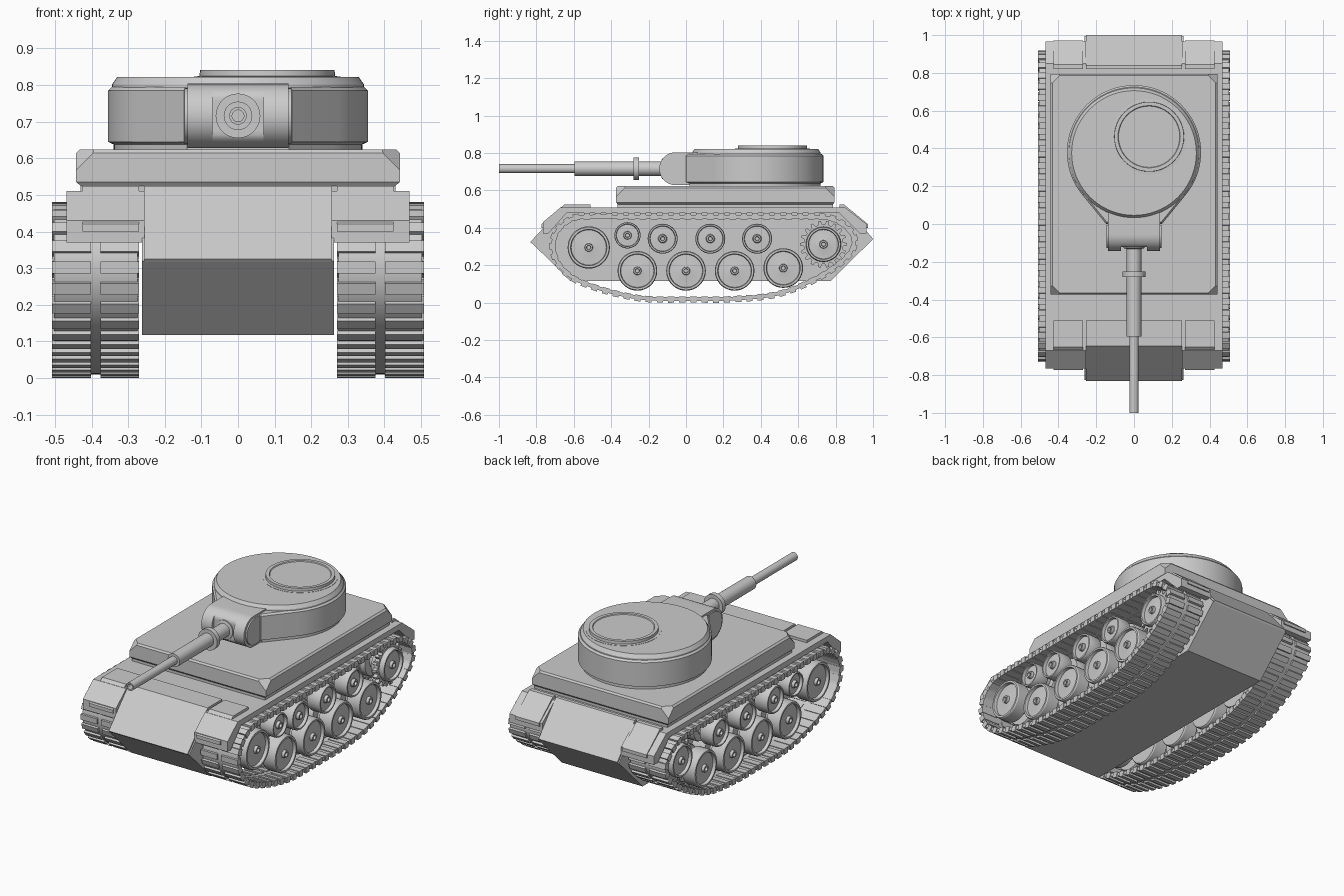
import bpy, bmesh, math
from mathutils import Vector

if "Cube" in bpy.data.objects:
    bpy.data.objects.remove(bpy.data.objects["Cube"])


def finish(name, bm, mirror=False, angle=30):
    bmesh.ops.remove_doubles(bm, verts=bm.verts, dist=1e-5)
    bmesh.ops.recalc_face_normals(bm, faces=bm.faces)
    me = bpy.data.meshes.new(name)
    bm.to_mesh(me)
    bm.free()
    for p in me.polygons:
        p.use_smooth = True
    me.set_sharp_from_angle(angle=math.radians(angle))
    ob = bpy.data.objects.new(name, me)
    bpy.context.collection.objects.link(ob)
    if mirror:
        ob.modifiers.new("Mirror", 'MIRROR')
    return ob


def loft(bm, rings, cap=True, loop=False):
    """Join rings of points of equal length with quads."""
    vs = [[bm.verts.new(p) for p in r] for r in rings]
    n = len(vs[0])
    pairs = list(zip(vs, vs[1:])) + ([(vs[-1], vs[0])] if loop else [])
    for a, b in pairs:
        for i in range(n):
            j = (i + 1) % n
            bm.faces.new((a[i], a[j], b[j], b[i]))
    if cap and not loop:
        bm.faces.new(vs[0][::-1])
        bm.faces.new(vs[-1])


def slab(name, profile, x0, x1, **kw):
    """Side profile (y, z) extruded across x."""
    bm = bmesh.new()
    loft(bm, [[(x, y, z) for y, z in profile] for x in (x0, x1)])
    return finish(name, bm, **kw)


def lathe(name, profile, center, axis, seg=40, **kw):
    """Profile of (radius, distance along axis), closed with end caps."""
    c, bm, rings = Vector(center), bmesh.new(), []
    for r, d in profile:
        ring = []
        for i in range(seg):
            a = 2 * math.pi * i / seg
            u, v = r * math.cos(a), r * math.sin(a)
            off = {'X': (d, u, v), 'Y': (u, d, v), 'Z': (u, v, d)}[axis]
            ring.append(c + Vector(off))
        rings.append(ring)
    loft(bm, rings)
    return finish(name, bm, **kw)


# Central hull, with armoured nose and tail plates
slab("hull", [(-0.62, 0.117), (-0.825, 0.32), (-0.64, 0.51), (0.835, 0.51),
              (0.995, 0.335), (0.775, 0.117)], -0.262, 0.262)
slab("nose_plate", [(-0.51, 0.5), (-0.51, 0.525), (-0.645, 0.525), (-0.832, 0.325),
                    (-0.824, 0.316), (-0.64, 0.5)], -0.255, 0.255, angle=10)
slab("tail_plate", [(0.82, 0.5), (0.82, 0.525), (0.84, 0.525), (1.0, 0.342),
                    (0.993, 0.332), (0.84, 0.49)], -0.255, 0.255, angle=10)

# Fenders with raised pads
slab("fender", [(-0.765, 0.37), (-0.765, 0.43), (-0.67, 0.51), (0.85, 0.51), (0.965, 0.42),
                (0.965, 0.37), (0.93, 0.37), (0.82, 0.478), (-0.64, 0.478), (-0.735, 0.37)],
     0.255, 0.468, mirror=True, angle=10)
slab("front_fender_pad", [(-0.51, 0.5), (-0.51, 0.525), (-0.65, 0.525), (-0.772, 0.42),
                          (-0.772, 0.4), (-0.75, 0.4), (-0.65, 0.5)],
     0.27, 0.425, mirror=True, angle=10)
slab("rear_fender_pad", [(0.82, 0.5), (0.82, 0.525), (0.845, 0.525), (0.972, 0.42),
                         (0.972, 0.4), (0.95, 0.4), (0.845, 0.5)],
     0.27, 0.425, mirror=True, angle=10)

# Superstructure: slab with clipped top corners
bm = bmesh.new()
loft(bm, [[(-w, -0.365 - e, z), (w, -0.365 - e, z), (w, 0.785 + e, z), (-w, 0.785 + e, z)]
          for w, e, z in ((0.43, 0, 0.505), (0.43, 0, 0.525), (0.442, 0.008, 0.535),
                          (0.442, 0.008, 0.614), (0.432, 0, 0.624))])
for sx in (-1, 1):
    for sy, cy in ((-1, -0.373), (1, 0.793)):
        r = bmesh.ops.bisect_plane(bm, geom=bm.verts[:] + bm.edges[:] + bm.faces[:],
                                   plane_co=(sx * 0.386, cy, 0.624), plane_no=(sx, sy, 1.0),
                                   clear_outer=True)
        bmesh.ops.contextual_create(
            bm, geom=[e for e in r['geom_cut'] if isinstance(e, bmesh.types.BMEdge)])
finish("superstructure", bm, angle=20)


# Turret: round body whose walls run straight to the mantlet
def footprint(r, front, half, z, n=64):
    open_a = math.atan2(half, 0.38 - front) + math.acos(r / math.hypot(half, 0.38 - front))
    a0, span = open_a - math.pi / 2, 2 * (math.pi - open_a)
    pts = [(r * math.cos(a0 + span * i / n), 0.38 + r * math.sin(a0 + span * i / n), z)
           for i in range(n + 1)]
    return pts + [(-half, front, z), (half, front, z)]


bm = bmesh.new()
loft(bm, [footprint(r, f, h, z) for r, f, h, z in (
    (0.34, 0.02, 0.14, 0.62), (0.34, 0.02, 0.14, 0.638), (0.355, 0.0, 0.148, 0.645),
    (0.355, 0.0, 0.148, 0.785), (0.345, 0.01, 0.144, 0.795))])
finish("turret_body", bm, angle=20)
lathe("turret_roof", [(0.345, 0.78), (0.344, 0.802), (0.33, 0.822)], (0, 0.376, 0), 'Z', 72)
lathe("hatch", [(0.2, 0.81), (0.2, 0.8235), (0.185, 0.8245), (0.184, 0.841), (0.165, 0.841),
                (0.162, 0.836)], (0.08, 0.462, 0), 'Z', 48)

# Gun mantlet: rounded cheeks and a flat-faced middle
arc = [(-0.055 - 0.088 * math.sin(math.pi * i / 20), 0.716 - 0.088 * math.cos(math.pi * i / 20))
       for i in range(21)]
D = [(0.07, 0.628)] + arc + [(0.07, 0.804)]
slab("mantlet_cheek", D, 0.07, 0.138, mirror=True)
slab("mantlet_core", [(max(y, -0.122), z) for y, z in D], -0.07, 0.07)
slab("mantlet_side_cap", [(min(-0.03 + (y + 0.03) * 0.86, -0.005), 0.716 + (z - 0.716) * 0.86)
                          for y, z in D], 0.13, 0.146, mirror=True)

# Gun barrel with collar and bored muzzle
lathe("gun_barrel", [(0.055, -0.1), (0.055, -0.128), (0.039, -0.132), (0.039, -0.252),
                     (0.061, -0.252), (0.061, -0.28), (0.039, -0.28), (0.039, -0.595),
                     (0.024, -0.595), (0.024, -1.0), (0.016, -1.0), (0.016, -0.95)],
      (0, 0, 0.716), 'Y', 28)


# Running gear: twin-disc idler, return rollers and road wheels
def wheel(name, y, z, r):
    lathe(name, [(r * 0.8, 0.285), (r * 0.96, 0.285), (r, 0.292), (r, 0.363), (r * 0.96, 0.37),
                 (r * 0.5, 0.37), (r * 0.5, 0.41), (r * 0.96, 0.41), (r, 0.417), (r, 0.487),
                 (r * 0.96, 0.494), (r * 0.86, 0.494), (r * 0.83, 0.476), (r * 0.3, 0.478),
                 (0.022, 0.48), (0.02, 0.496), (0.012, 0.496), (0.01, 0.482)],
          (0, y, z), 'X', 36, mirror=True)


wheel("idler_wheel", -0.52, 0.295, 0.113)
wheel("front_return_roller", -0.313, 0.36, 0.07)
for y in (-0.125, 0.13, 0.38):
    wheel("return_roller", y, 0.342, 0.08)
for y, z in ((-0.26, 0.17), (0, 0.17), (0.26, 0.17), (0.52, 0.185)):
    wheel("road_wheel", y, z, 0.106)
wheel("sprocket_wheel", 0.735, 0.312, 0.094)

# Toothed sprocket rings
teeth = []
for i in range(18):
    for f, r in ((-0.3, 0.105), (-0.16, 0.125), (0.16, 0.125), (0.3, 0.105)):
        a = 2 * math.pi * (i + f) / 18
        teeth.append((0.735 + r * math.cos(a), 0.312 + r * math.sin(a)))
slab("outer_sprocket_teeth", teeth, 0.44, 0.465, mirror=True)
slab("inner_sprocket_teeth", teeth, 0.315, 0.34, mirror=True)

# Track path: smooth closed loop, resampled evenly
ctrl = [Vector(p) for p in (
    (-0.2, 0.002), (0.03, 0), (0.26, 0.002), (0.5, 0.03), (0.72, 0.12), (0.87, 0.228),
    (0.917, 0.31), (0.9, 0.385), (0.82, 0.452), (0.7, 0.478), (0.3, 0.478), (-0.2, 0.478),
    (-0.55, 0.478), (-0.65, 0.447), (-0.712, 0.38), (-0.73, 0.295), (-0.7, 0.2),
    (-0.62, 0.12), (-0.5, 0.067), (-0.35, 0.025))]
N, dense = len(ctrl), []
for i in range(N):
    p0, p1, p2, p3 = (ctrl[(i + k) % N] for k in (-1, 0, 1, 2))
    for s in range(24):
        t = s / 24
        dense.append(0.5 * (2 * p1 + (p2 - p0) * t + (2 * p0 - 5 * p1 + 4 * p2 - p3) * t * t
                            + (3 * p1 - p0 - 3 * p2 + p3) * t ** 3))
dense.append(dense[0])
dist = [0]
for a, b in zip(dense, dense[1:]):
    dist.append(dist[-1] + (b - a).length)
LINKS = 62


def frame(u):
    """Point, tangent and outward normal at fraction u of the track."""
    d = (u % 1) * dist[-1]
    k = next(i for i in range(len(dist) - 1) if dist[i + 1] >= d)
    t = (dense[k + 1] - dense[k]).normalized()
    return dense[k] + t * (d - dist[k]), t, Vector((t.y, -t.x))


# Track belt and link treads
frames = [frame(i / (LINKS * 2)) for i in range(LINKS * 2)]
bm = bmesh.new()
loft(bm, [[(x, *(p - n * h)) for x, h in ((0.275, 0.01), (0.503, 0.01), (0.503, 0.03), (0.275, 0.03))]
          for p, t, n in frames], loop=True)
finish("track_belt", bm, mirror=True)
bm = bmesh.new()
for p, t, n in frames[::2]:
    for x0, x1 in ((0.27, 0.375), (0.402, 0.508)):
        loft(bm, [[(x, *(p + t * w - n * h)) for w, h in
                   ((-0.016, 0), (0.016, 0), (0.018, 0.034), (-0.018, 0.034))] for x in (x0, x1)])
finish("track_links", bm, mirror=True)
